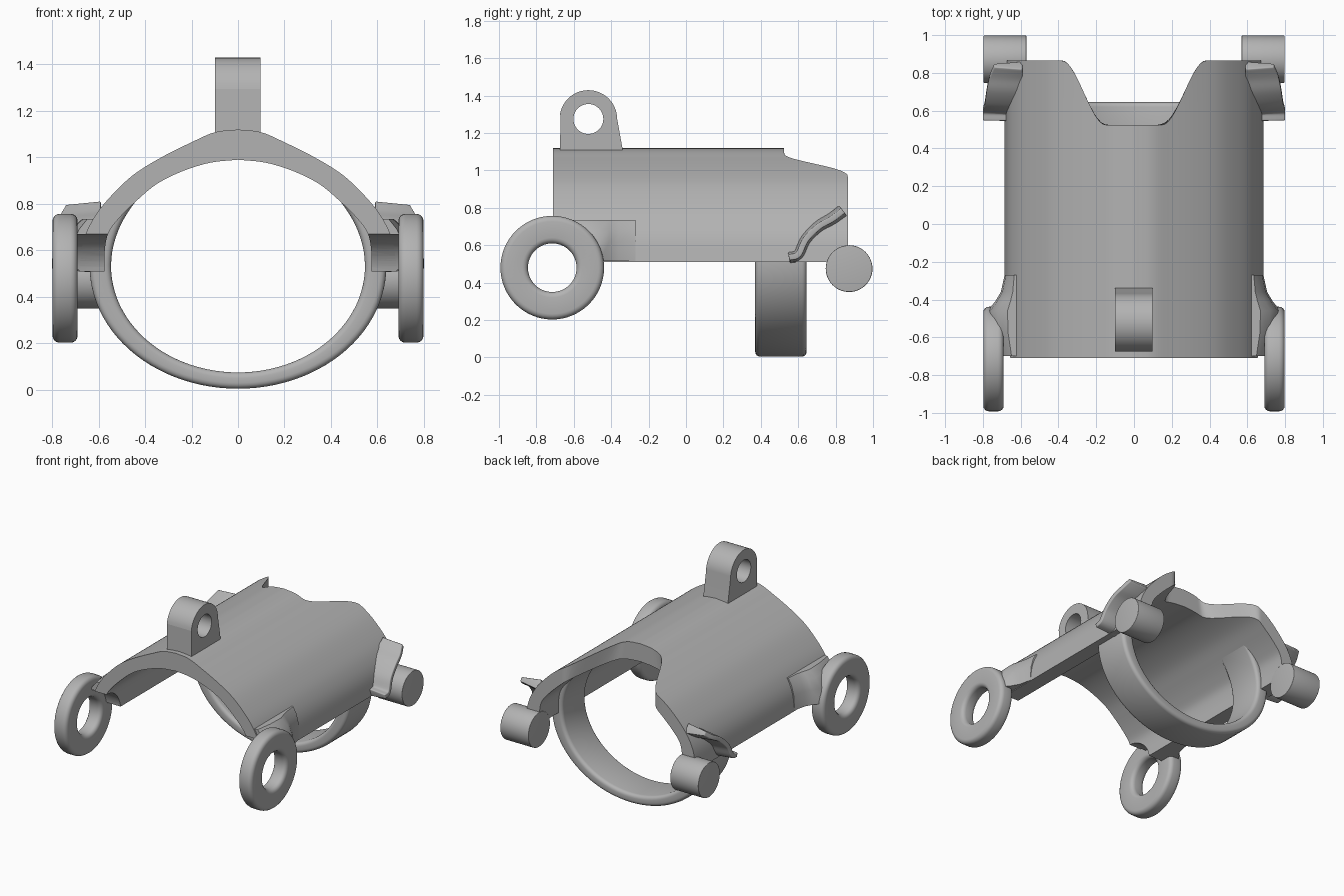
import bpy, bmesh, math
from mathutils import Vector

cube = bpy.data.objects.get("Cube")
if cube:
    bpy.data.objects.remove(cube, do_unlink=True)

grey = bpy.data.materials.new("light_grey")
grey.use_nodes = True
grey.diffuse_color = (0.45, 0.45, 0.45, 1)
grey.node_tree.nodes["Principled BSDF"].inputs["Base Color"].default_value = (0.45, 0.45, 0.45, 1)


def smooth_path(pts, steps=6):
    """Catmull-Rom curve through the points."""
    p = [Vector(q) for q in pts]
    p = [p[0] * 2 - p[1]] + p + [p[-1] * 2 - p[-2]]
    out = []
    for i in range(1, len(p) - 2):
        a, b, c, d = p[i - 1:i + 3]
        for k in range(steps):
            t = k / steps
            out.append((b * 2 + (c - a) * t + (a * 2 - b * 5 + c * 4 - d) * t ** 2
                        + (b * 3 - a - c * 3 + d) * t ** 3) / 2)
    return out + [p[-2]]


def loft(name, loops, closed=False, strip_caps=False):
    """Skin a row of equal closed loops into a solid."""
    bm = bmesh.new()
    rows = [[bm.verts.new(p) for p in loop] for loop in loops]
    n = len(rows[0])
    pairs = list(zip(rows, rows[1:])) + ([(rows[-1], rows[0])] if closed else [])
    for a, b in pairs:
        for i in range(n):
            j = (i + 1) % n
            bm.faces.new((a[i], a[j], b[j], b[i]))
    if not closed:
        for row in (rows[0], rows[-1]):
            if strip_caps:
                for i in range(n // 2 - 1):
                    bm.faces.new((row[i], row[i + 1], row[n - 2 - i], row[n - 1 - i]))
            else:
                bm.faces.new(row)
    bmesh.ops.recalc_face_normals(bm, faces=bm.faces)
    mesh = bpy.data.meshes.new(name)
    bm.to_mesh(mesh)
    bm.free()
    obj = bpy.data.objects.new(name, mesh)
    mesh.materials.append(grey)
    bpy.context.collection.objects.link(obj)
    return obj


def circle(x, y, z, r, n=48):
    return [(x, y + r * math.cos(math.tau * i / n), z + r * math.sin(math.tau * i / n))
            for i in range(n)]


def finish(obj, bevel=0, mirror=False, cutter=None):
    """Apply cut, bevel and mirror, then shade."""
    if cutter:
        m = obj.modifiers.new("cut", 'BOOLEAN')
        m.object, m.solver = cutter, 'EXACT'
    if bevel:
        m = obj.modifiers.new("bevel", 'BEVEL')
        m.width, m.segments, m.angle_limit = bevel, 4, math.radians(50)
    if mirror:
        m = obj.modifiers.new("mirror", 'MIRROR')
        m.use_mirror_merge = False
    bpy.context.view_layer.update()
    deps = bpy.context.evaluated_depsgraph_get()
    mesh = bpy.data.meshes.new_from_object(obj.evaluated_get(deps))
    obj.modifiers.clear()
    obj.data = mesh
    bpy.ops.object.select_all(action='DESELECT')
    obj.select_set(True)
    bpy.context.view_layer.objects.active = obj
    bpy.ops.object.shade_smooth_by_angle(angle=math.radians(35))


RING_Y, RING_Z = -0.715, 0.48

# Clearance cutter around the front ring axis
clearance = loft("clearance_cutter", [circle(x, RING_Y, RING_Z, 0.19) for x in (-1, 1)])
clearance.hide_render = True

# Arched shell with a scooped rear edge
outer = smooth_path([(0, 1.12), (.1, 1.108), (.2, 1.065), (.33, 1.0), (.45, .925),
                     (.55, .83), (.62, .74), (.665, .64), (.685, .51)])
inner = smooth_path([(0, .99), (.12, .977), (.24, .94), (.35, .885), (.44, .81),
                     (.51, .74), (.555, .68), (.572, .61), (.575, .51)])


def both_sides(half):
    return [Vector((-p.x, p.y)) for p in reversed(half[1:])] + half


section = both_sides(outer) + both_sides(inner)[::-1]


def rear_edge(x):
    t = min(max((abs(x) - 0.15) / 0.23, 0), 1)
    return 0.525 + 0.34 * t * t * (3 - 2 * t)


shell = loft("shell", [[(p.x, -0.71 + k / 8 * (rear_edge(p.x) + 0.71), p.y) for p in section]
                       for k in range(9)], strip_caps=True)
finish(shell, cutter=clearance)

# Oval strap under the rear, merging into the shell walls
strap_loops = []
for i in range(81):
    a = math.radians(-235 + 290 * i / 80)
    high = max(0, math.sin(a)) / math.sin(math.radians(55))
    rx, rz = 0.546 + 0.02 * high ** 4, 0.457 + 0.015 * high ** 4
    c, s = math.cos(a), math.sin(a)
    strap_loops.append([(rx * c, .37, .532 + rz * s), (rx * c, .645, .532 + rz * s),
                        (.638 * c, .645, .532 + .527 * s), (.638 * c, .37, .532 + .527 * s)])
finish(loft("strap", strap_loops), bevel=0.025)

# Front rings
ring_loops = []
for i in range(64):
    a = math.tau * i / 64
    ring_loops.append([(x, RING_Y + r * math.cos(a), RING_Z + r * math.sin(a))
                       for x, r in ((.69, .13), (.798, .13), (.798, .277), (.69, .277))])
finish(loft("front_rings", ring_loops, closed=True), bevel=0.03, mirror=True)

# Flared webs joining the rings to the shell
plan = [(.6, -.7), (.72, -.7), (.765, -.58), (.775, -.46), (.735, -.41), (.705, -.36),
        (.685, -.27), (.6, -.27)]
web = loft("ring_webs", [[(.6 + (x - .6) * f, y, z) for x, y in plan]
                         for z, f in ((.515, 1), (.62, .92), (.69, .7), (.735, .4))])
finish(web, mirror=True, cutter=clearance)

# Rear pins
finish(loft("rear_pins", [circle(x, .872, .475, .125) for x in (.57, .797)]),
       bevel=0.004, mirror=True)

# Curved fins over the pins
path = smooth_path([(.80, .55, .535), (.80, .6, .55), (.79, .64, .63), (.78, .71, .70),
                    (.765, .78, .74), (.74, .84, .785)], 5)
fin_loops = []
for i, p in enumerate(path):
    d = path[min(i + 1, len(path) - 1)] - path[max(i - 1, 0)]
    n = Vector((0, -d.z, d.y)).normalized()
    root, tip = Vector((.59, p.y, p.z)), p
    fin_loops.append([root + n * .035, tip + n * .016, tip - n * .016, root - n * .035])
finish(loft("rear_fins", fin_loops), bevel=0.006, mirror=True)

# Top lug with a cross hole
lug = [(-.675, 1.07), (-.67, 1.3)]
lug += [(-.522 + .154 * math.cos(a), 1.275 + .154 * math.sin(a))
        for a in [math.pi * (1 - i / 24) for i in range(1, 24)]]
lug += [(-.368, 1.275), (-.34, 1.12), (-.335, 1.07)]
hole = loft("lug_hole_cutter", [circle(x, -.522, 1.275, .08) for x in (-.3, .3)])
hole.hide_render = True
finish(loft("top_lug", [[(x, y, z) for y, z in lug] for x in (-.1, .097)]), cutter=hole)

# Remove the used cutters
for tool in (clearance, hole):
    bpy.data.objects.remove(tool, do_unlink=True)
